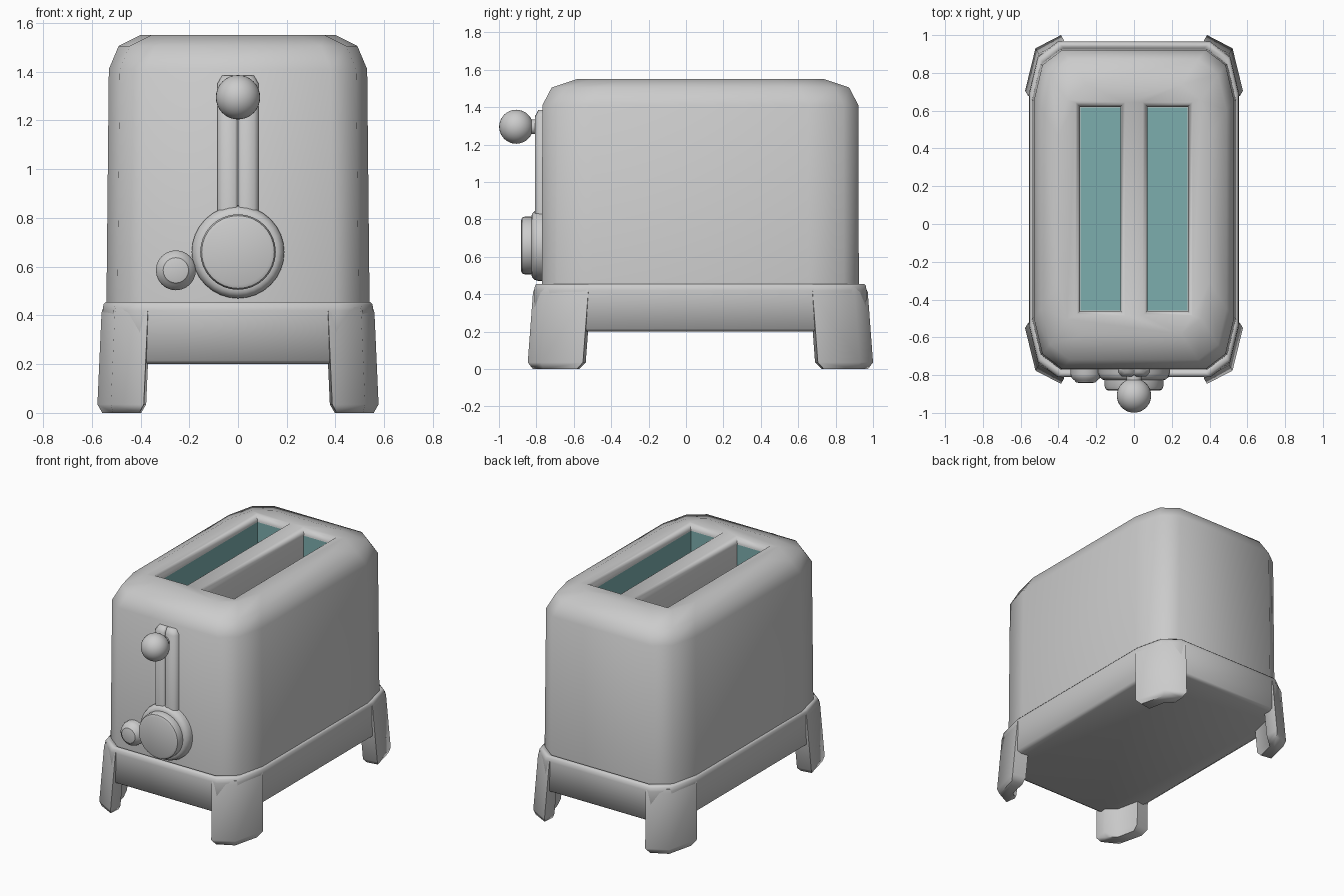
import bpy, bmesh, math

if "Cube" in bpy.data.objects:
    bpy.data.objects.remove(bpy.data.objects["Cube"])

YC = 0.077  # the housing sits slightly behind centre because the lever sticks out in front


def finish(bm, name, angle=40, mat=None):
    bmesh.ops.remove_doubles(bm, verts=bm.verts[:], dist=1e-5)
    bmesh.ops.recalc_face_normals(bm, faces=bm.faces[:])
    me = bpy.data.meshes.new(name)
    bm.to_mesh(me)
    bm.free()
    me.shade_smooth()
    me.set_sharp_from_angle(angle=math.radians(angle))
    ob = bpy.data.objects.new(name, me)
    bpy.context.collection.objects.link(ob)
    if mat:
        me.materials.append(mat)
    return ob


def add_loft(bm, rings, cap_start=True, cap_end=True):
    rows = [[bm.verts.new(p) for p in r] for r in rings]
    n = len(rows[0])
    for a, b in zip(rows, rows[1:]):
        for i in range(n):
            j = (i + 1) % n
            bm.faces.new((a[i], a[j], b[j], b[i]))
    if cap_start:
        bm.faces.new(rows[0][::-1])
    if cap_end:
        bm.faces.new(rows[-1])


def loft(name, rings, angle=40, mat=None, **caps):
    bm = bmesh.new()
    add_loft(bm, rings, **caps)
    return finish(bm, name, angle, mat)


def ring(hx, hy, z):
    """Rectangle with faceted corners."""
    c = [(hx, hy - 0.27), (hx - 0.045, hy - 0.08), (hx - 0.15, hy)]
    pts = []
    for sx, sy in ((1, 1), (-1, 1), (-1, -1), (1, -1)):
        q = c if sx * sy > 0 else c[::-1]
        pts += [(sx * x, YC + sy * y, z) for x, y in q]
    return pts


def rect(x0, x1, y0, y1, z, g=0.0):
    return [(x0 - g, y0 - g, z), (x1 + g, y0 - g, z), (x1 + g, y1 + g, z), (x0 - g, y1 + g, z)]


def lathe(name, x, z, profile, n=32):
    """Turn (radius, y) points about an axis running front to back."""
    rings = [[(x + r * math.cos(2 * math.pi * i / n), y, z + r * math.sin(2 * math.pi * i / n))
              for i in range(n)] for r, y in profile]
    return loft(name, rings, 35)


# housing
body = loft("housing", [ring(0.54, 0.847, 0.43), ring(0.53, 0.845, 1.41),
                        ring(0.49, 0.795, 1.505), ring(0.40, 0.66, 1.55)])

# two bread slots with softened rims
SLOT_Y = (-0.46, 0.62)
bm = bmesh.new()
for x0, x1 in ((-0.285, -0.072), (0.072, 0.285)):
    add_loft(bm, [rect(x0, x1, *SLOT_Y, z, g) for z, g in
                  ((0.50, 0), (1.51, 0), (1.54, 0.012), (1.57, 0.05))])
cutter = finish(bm, "slot_cutter")
cutter.hide_render = True
mod = body.modifiers.new("slots", 'BOOLEAN')
mod.operation = 'DIFFERENCE'
mod.solver = 'EXACT'
mod.object = cutter
dg = bpy.context.evaluated_depsgraph_get()
body.data = bpy.data.meshes.new_from_object(body.evaluated_get(dg))
body.modifiers.clear()
bpy.data.objects.remove(cutter)
body.data.set_sharp_from_angle(angle=math.radians(75))

# teal liner inside the slots
teal = bpy.data.materials.new("teal")
teal.diffuse_color = (0.2, 0.42, 0.42, 1)
teal.use_nodes = True
teal.node_tree.nodes["Principled BSDF"].inputs["Base Color"].default_value = teal.diffuse_color
loft("slot_liner", [rect(-0.282, 0.282, SLOT_Y[0] + 0.003, SLOT_Y[1] - 0.003, z) for z in (0.505, 1.505)],
     mat=teal, cap_end=False)

# base tray with a thin rim
loft("base", [ring(0.555 - d, 0.888 - d, z) for z, d in
              ((0.20, 0.03), (0.215, 0.005), (0.42, 0.0), (0.445, 0.003),
               (0.455, 0.012), (0.455, 0.028), (0.44, 0.034))], 80)

# four splayed corner feet
SECTION = [(0.37, 0.895), (0.505, 0.825), (0.56, 0.60),
           (0.46, 0.585), (0.425, 0.745), (0.36, 0.80)]
CX, CY = 0.46, 0.76


def foot_ring(z, out, s, sx, sy):
    return [(sx * (CX + (x - CX) * s + out * 0.6), YC + sy * (CY + (y - CY) * s + out), z)
            for x, y in SECTION]


for sx, fx in ((-1, "left"), (1, "right")):
    for sy, fy in ((-1, "front"), (1, "back")):
        loft(f"{fy}_{fx}_foot", [foot_ring(z, o, s, sx, sy) for z, o, s in
                                 ((0.0, 0.028, 0.8), (0.035, 0.028, 1.0),
                                  (0.41, 0.0, 1.0), (0.435, -0.004, 0.95))], 70)

# lever track: two rounded rails joined at the top
for sx, side in ((-1, "left"), (1, "right")):
    prof = [(0.002, -0.74), (0.002, -0.80), (0.012, -0.808), (0.066, -0.806), (0.085, -0.785), (0.085, -0.74)]
    levels = ((0.70, 0.0), (1.35, 0.0), (1.385, 0.02))
    loft(f"{side}_lever_rail", [[(sx * (x if x < 0.05 else x - d), y + d * 0.9 * (y < -0.75), z)
                                 for x, y in prof] for z, d in levels], 70)

# lever knob and its stem
lathe("lever_stem", 0, 1.295, [(0.04, -0.76), (0.04, -0.86)], 16)
bpy.ops.mesh.primitive_uv_sphere_add(segments=32, ring_count=16, radius=0.091, location=(0, -0.908, 1.295))
knob = bpy.context.object
knob.name = "lever_knob"
knob.data.shade_smooth()

# browning dial and small side button
lathe("browning_dial", 0, 0.66, [(0.19, -0.70), (0.19, -0.79), (0.183, -0.81), (0.168, -0.824),
                                 (0.155, -0.826), (0.155, -0.86), (0.149, -0.876), (0.135, -0.882)])
lathe("side_button", -0.255, 0.585, [(0.082, -0.70), (0.082, -0.795), (0.076, -0.815),
                                     (0.06, -0.828), (0.052, -0.838), (0.03, -0.843)], 24)
